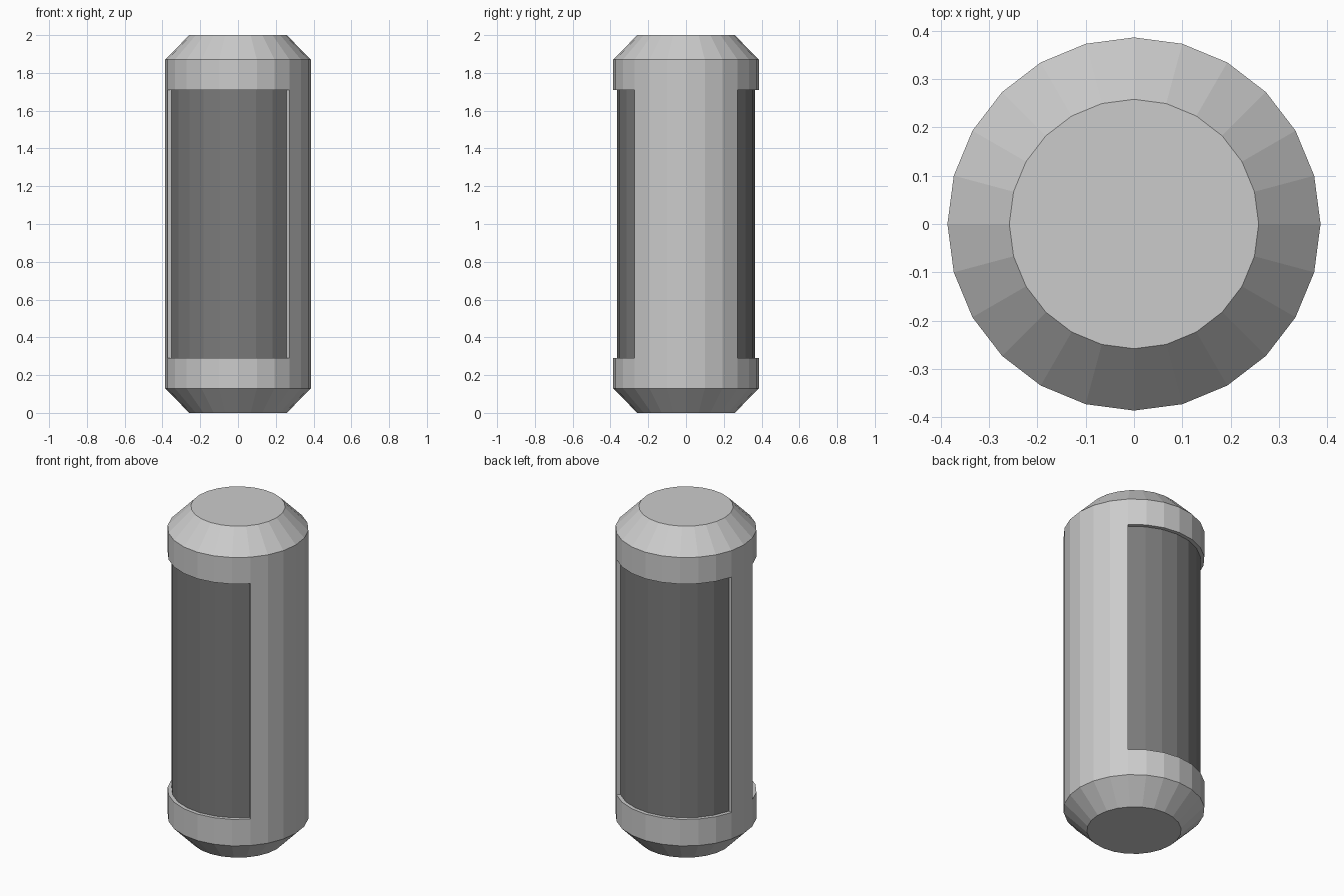
import bpy, bmesh, math

if "Cube" in bpy.data.objects:
    bpy.data.objects.remove(bpy.data.objects["Cube"])

SIDES = 24
R_OUT, R_CAP, R_PANEL = 0.386, 0.258, 0.364
Z_LOW, Z_HIGH = 0.29, 1.71
# recessed panels cover these side numbers (15 degrees each), mirrored front to back
RECESSES = {"back_panel": range(3, 11), "front_panel": range(13, 21)}


def point(r, i, z):
    a = math.tau * i / SIDES
    return (r * math.cos(a), r * math.sin(a), z)


def finish(bm, name):
    mesh = bpy.data.meshes.new(name)
    bm.to_mesh(mesh)
    bm.free()
    obj = bpy.data.objects.new(name, mesh)
    bpy.context.collection.objects.link(obj)
    return obj


# Body: chamfered 24-sided capsule with two window openings
profile = [(R_CAP, 0), (R_OUT, 0.13), (R_OUT, Z_LOW),
           (R_OUT, Z_HIGH), (R_OUT, 1.87), (R_CAP, 2.0)]
bm = bmesh.new()
rings = [[bm.verts.new(point(r, i, z)) for i in range(SIDES)] for r, z in profile]
bm.faces.new(rings[0][::-1])
bm.faces.new(rings[-1])
open_sides = {i for sides in RECESSES.values() for i in sides}
for k in range(len(rings) - 1):
    for i in range(SIDES):
        if k == 2 and i in open_sides:
            continue
        j = (i + 1) % SIDES
        bm.faces.new((rings[k][i], rings[k][j], rings[k + 1][j], rings[k + 1][i]))

# Opening walls: pull the rims inward to the panel depth
rims = [e for e in bm.edges if e.is_boundary]
walls = bmesh.ops.extrude_edge_only(bm, edges=rims)["geom"]
for v in walls:
    if isinstance(v, bmesh.types.BMVert):
        v.co.x *= R_PANEL / R_OUT
        v.co.y *= R_PANEL / R_OUT
bmesh.ops.recalc_face_normals(bm, faces=bm.faces)
# rims are shared on the body side only, so the walls follow the body's outward side
finish(bm, "capsule_body")

# Dark curved panels at the bottom of each opening
dark = bpy.data.materials.new("dark_panel")
dark.diffuse_color = (0.2, 0.2, 0.2, 1)
dark.use_nodes = True
dark.node_tree.nodes["Principled BSDF"].inputs["Base Color"].default_value = dark.diffuse_color
for name, sides in RECESSES.items():
    bm = bmesh.new()
    cols = [[bm.verts.new(point(R_PANEL, i, z)) for z in (Z_LOW, Z_HIGH)]
            for i in range(sides.start, sides.stop + 1)]
    for a, b in zip(cols, cols[1:]):
        bm.faces.new((a[0], b[0], b[1], a[1]))
    finish(bm, name).data.materials.append(dark)
